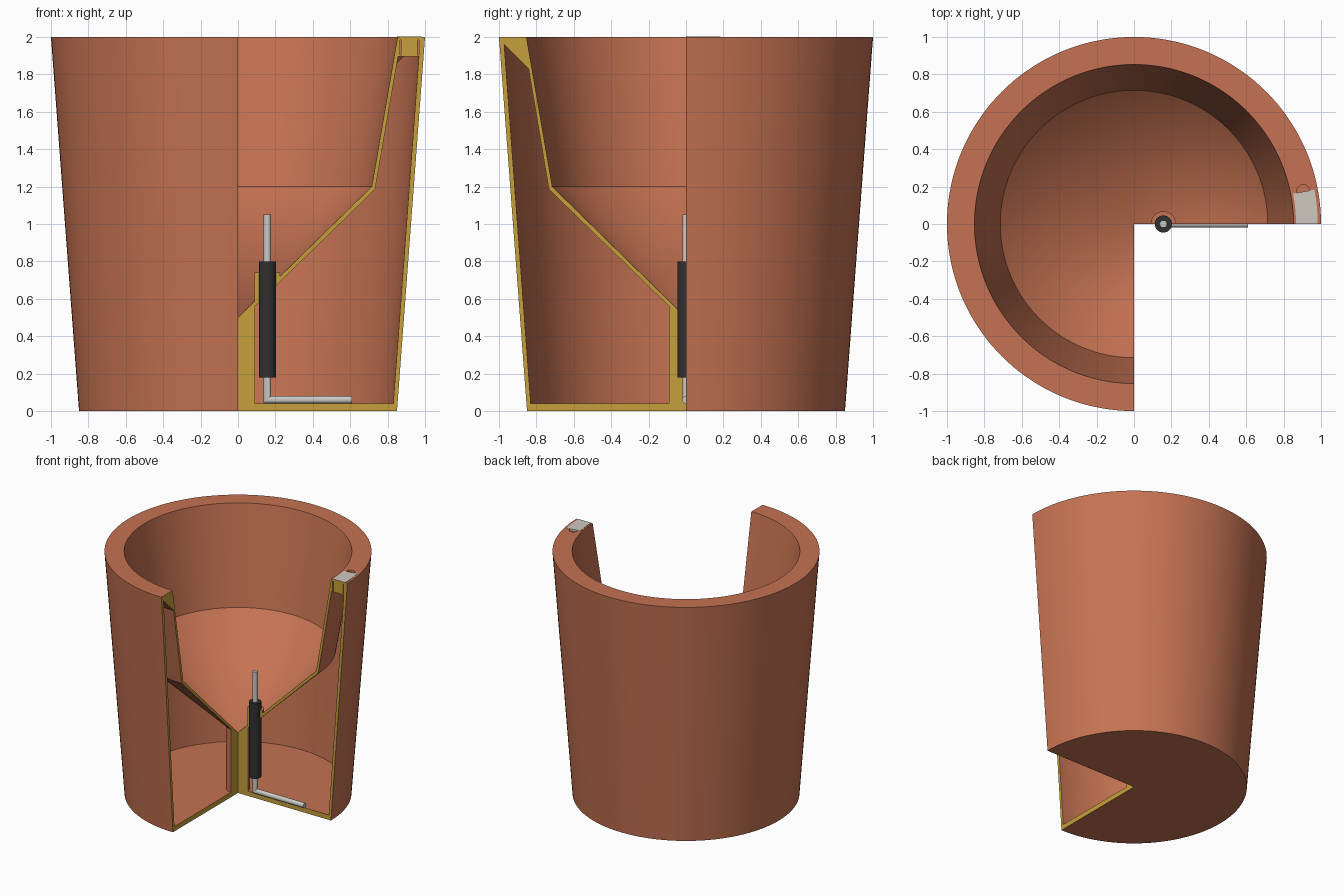
import bpy, bmesh, math
from mathutils import Matrix, Vector

cube = bpy.data.objects.get("Cube")
if cube:
    bpy.data.objects.remove(cube, do_unlink=True)


def material(name, rgb, rough=0.7):
    m = bpy.data.materials.new(name)
    m.use_nodes = True
    m.diffuse_color = (*rgb, 1)
    bsdf = m.node_tree.nodes["Principled BSDF"]
    bsdf.inputs["Base Color"].default_value = (*rgb, 1)
    bsdf.inputs["Roughness"].default_value = rough
    return m


terracotta = material("terracotta", (0.56, 0.17, 0.085))
section = material("section ochre", (0.56, 0.35, 0.045))
pale = material("pale grey", (0.62, 0.58, 0.52))
steel = material("light metal", (0.60, 0.59, 0.56))
rubber = material("dark rubber", (0.03, 0.03, 0.03))


def finish(name, bm, mats):
    bmesh.ops.recalc_face_normals(bm, faces=bm.faces[:])
    mesh = bpy.data.meshes.new(name)
    bm.to_mesh(mesh)
    bm.free()
    ob = bpy.data.objects.new(name, mesh)
    for m in mats:
        mesh.materials.append(m)
    bpy.context.collection.objects.link(ob)
    return ob


def smooth(ob):
    bpy.ops.object.select_all(action='DESELECT')
    ob.select_set(True)
    bpy.context.view_layer.objects.active = ob
    bpy.ops.object.shade_smooth_by_angle(angle=math.radians(30))


def revolve(name, loops, end_angle, steps, mats, cap):
    """Turn the closed (r, z) loops given by loops(angle); cap(bm, first, last) closes the ends."""
    bm = bmesh.new()
    rings = []
    for i in range(steps + 1):
        a = end_angle * i / steps
        rings.append([[bm.verts.new((r * math.cos(a), r * math.sin(a), z)) for r, z in lp]
                      for lp in loops(a)])
    for A, B in zip(rings, rings[1:]):
        for la, lb in zip(A, B):
            n = len(la)
            for j in range(n):
                k = (j + 1) % n
                if la[j].co.xy.length < 1e-6 and la[k].co.xy.length < 1e-6:
                    continue
                bm.faces.new((la[j], la[k], lb[k], lb[j]))
    for ring in (rings[0], rings[-1]):
        for f in cap(bm, ring):
            f.material_index = 1
    bmesh.ops.remove_doubles(bm, verts=bm.verts[:], dist=1e-5)
    return finish(name, bm, mats)


# Pot: outer skin with funnel, and hollow reservoir between the walls
LID_ANGLE = math.radians(11.2)


def pot_loops(a):
    skin = [(0, 0), (0.85, 0), (1, 2), (0.853, 2), (0.715, 1.2), (0, 0.5)]
    top = [(0.967, 1.895), (0.856, 1.895)] if a < LID_ANGLE else [(0.972, 1.96), (0.842, 1.83)]
    cavity = [(0.09, 0.04), (0.83, 0.04), *top, (0.733, 1.185), (0.09, 0.56)]
    return skin, cavity


def section_cap(bm, ring):
    s, c = ring
    return [bm.faces.new((s[i], s[(i + 1) % 6], c[(i + 1) % 6], c[i])) for i in range(6)]


pot = revolve("pot", pot_loops, math.radians(270), 108, [terracotta, section], section_cap)

# Finger notch beside the lid and the narrow gaps around it
bm = bmesh.new()
bmesh.ops.create_cone(bm, cap_ends=True, segments=32, radius1=0.035, radius2=0.035, depth=0.06,
                      matrix=Matrix.Translation((0.905, 0.176, 2.01)))
for x in (0.869, 0.964):
    bmesh.ops.create_cube(bm, size=1, matrix=Matrix.Translation((x, 0, 1.943))
                          @ Matrix.Diagonal((0.006, 0.03, 0.08, 1)))
cutter = finish("notch_cutter", bm, [terracotta])
cutter.hide_render = True
mod = pot.modifiers.new("notch", 'BOOLEAN')
mod.operation = 'DIFFERENCE'
mod.solver = 'EXACT'
mod.object = cutter
bpy.context.view_layer.objects.active = pot
bpy.ops.object.modifier_apply(modifier=mod.name)
bpy.data.objects.remove(cutter, do_unlink=True)
smooth(pot)

# Filler lid set into the rim
lid = revolve("filler_lid",
              lambda a: [[(0.866, 1.985), (0.982, 1.985), (0.982, 2.002), (0.866, 2.002)]],
              math.radians(10.8), 8, [pale, section],
              lambda bm, ring: [bm.faces.new(ring[0])])
for p in lid.data.polygons:
    p.material_index = 1 if p.normal.y < -0.9 else 0

# Half collar on the funnel around the wick tube, its foot following the slope
WX = 0.157
bm = bmesh.new()
lo, hi = [], []
for i in range(17):
    a = math.pi * i / 16
    x, y = WX + 0.068 * math.cos(a), 0.068 * math.sin(a)
    lo.append(bm.verts.new((x, y, 0.47 + math.hypot(x, y))))
    hi.append(bm.verts.new((x, y, 0.74)))
for i in range(16):
    bm.faces.new((lo[i], lo[i + 1], hi[i + 1], hi[i]))
bm.faces.new(hi)
bm.faces.new((lo[0], hi[0], hi[-1], lo[-1])).material_index = 1
smooth(finish("tube_collar", bm, [terracotta, section]))

# Wick tube
bm = bmesh.new()
bmesh.ops.create_cone(bm, cap_ends=True, segments=32, radius1=0.046, radius2=0.046, depth=0.62,
                      matrix=Matrix.Translation((WX, 0, 0.49)))
smooth(finish("wick_tube", bm, [rubber]))

# Bent rod: upright through the tube, mitred at the foot, lying along the floor
bm = bmesh.new()
R, FZ, rings = 0.02, 0.06, []
for i in range(3):
    ring = []
    for j in range(24):
        t = 2 * math.pi * j / 24
        u, v = R * math.cos(t), R * math.sin(t)
        ring.append(bm.verts.new([Vector((WX + u, v, 1.05)), Vector((WX + u, v, FZ + u)),
                                  Vector((0.61, v, FZ + u))][i]))
    rings.append(ring)
for A, B in zip(rings, rings[1:]):
    for j in range(24):
        k = (j + 1) % 24
        bm.faces.new((A[j], A[k], B[k], B[j]))
bm.faces.new(rings[0])
bm.faces.new(rings[-1])
smooth(finish("wick_rod", bm, [steel]))
